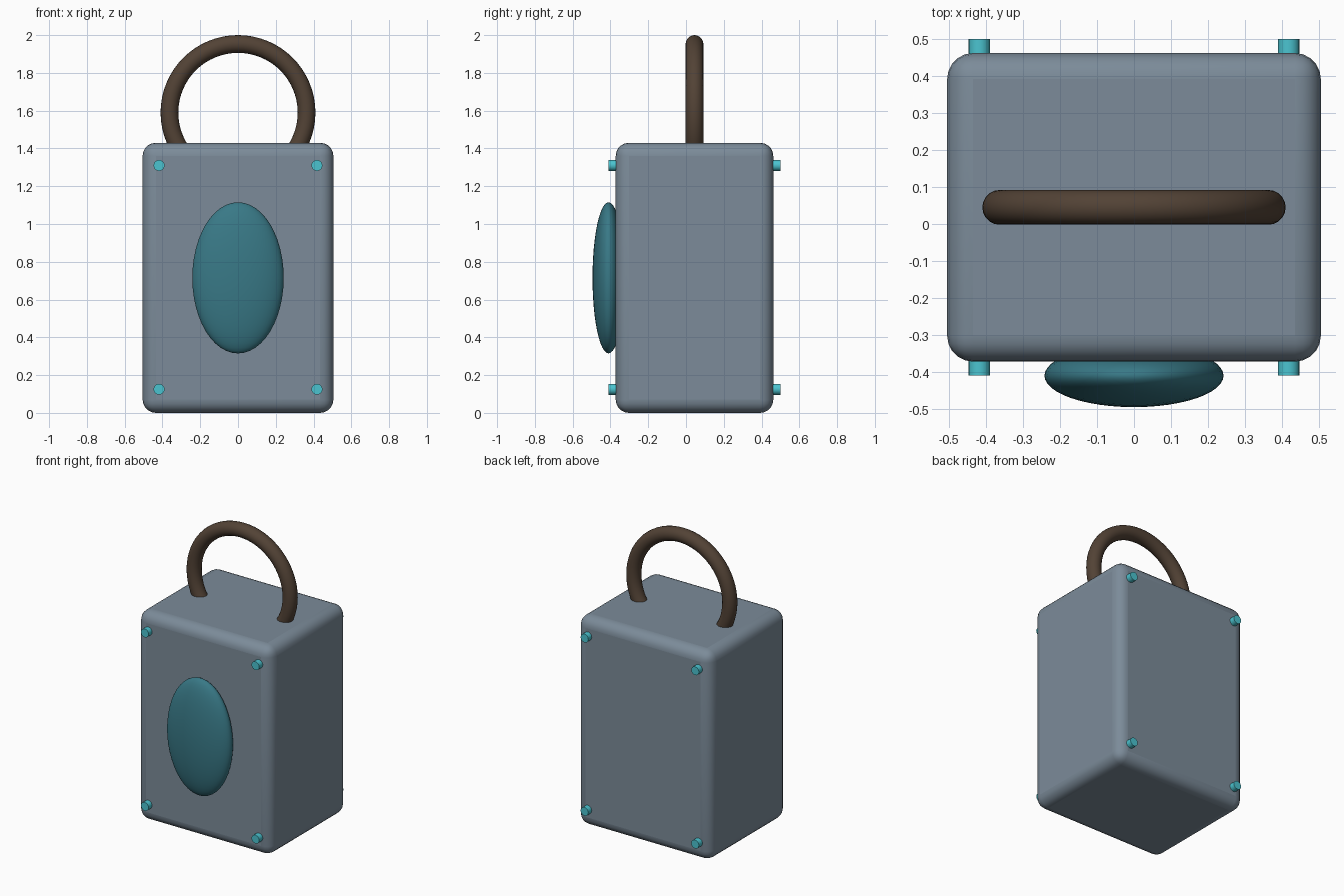
import bpy
from math import pi, radians

if "Cube" in bpy.data.objects:
    bpy.data.objects.remove(bpy.data.objects["Cube"])


def finish(name, color):
    """Name the active object, colour it and smooth it."""
    ob = bpy.context.object
    ob.name = name
    mat = bpy.data.materials.get(name.split("_")[0]) or bpy.data.materials.new(name.split("_")[0])
    mat.diffuse_color = (*color, 1)
    mat.use_nodes = True
    mat.node_tree.nodes["Principled BSDF"].inputs["Base Color"].default_value = mat.diffuse_color
    ob.data.materials.append(mat)
    bpy.ops.object.shade_smooth_by_angle(angle=radians(35))
    return ob


BACK, FRONT, MID_Y = 0.462, -0.372, 0.045

# Rounded box body
bpy.ops.mesh.primitive_cube_add(size=1, location=(0, MID_Y, 0.715))
bpy.context.object.scale = (1.01, BACK - FRONT, 1.43)
bpy.ops.object.transform_apply(location=False, rotation=False, scale=True)
bevel = bpy.context.object.modifiers.new("Rounded edges", "BEVEL")
bevel.width = 0.07
bevel.segments = 5
finish("body", (0.2, 0.26, 0.32))

# Ring handle, lower part sunk into the body
bpy.ops.mesh.primitive_torus_add(location=(0, MID_Y, 1.59), rotation=(pi / 2, 0, 0),
                                 major_radius=0.363, minor_radius=0.047,
                                 major_segments=64, minor_segments=20)
finish("handle", (0.085, 0.055, 0.036))

# Oval lens on the front
bpy.ops.mesh.primitive_uv_sphere_add(segments=48, ring_count=24, radius=1,
                                     location=(0, -0.41, 0.715))
bpy.context.object.scale = (0.242, 0.085, 0.4)
bpy.ops.object.transform_apply(location=False, rotation=False, scale=True)
finish("lens", (0.04, 0.19, 0.24))

# Corner studs on front and back
for side, y in (("front", FRONT), ("back", BACK)):
    for x in (-0.418, 0.418):
        for z in (0.125, 1.31):
            bpy.ops.mesh.primitive_cylinder_add(vertices=20, radius=0.029, depth=0.075,
                                                location=(x, y, z), rotation=(pi / 2, 0, 0))
            finish(f"stud_{side}", (0.07, 0.55, 0.63))
